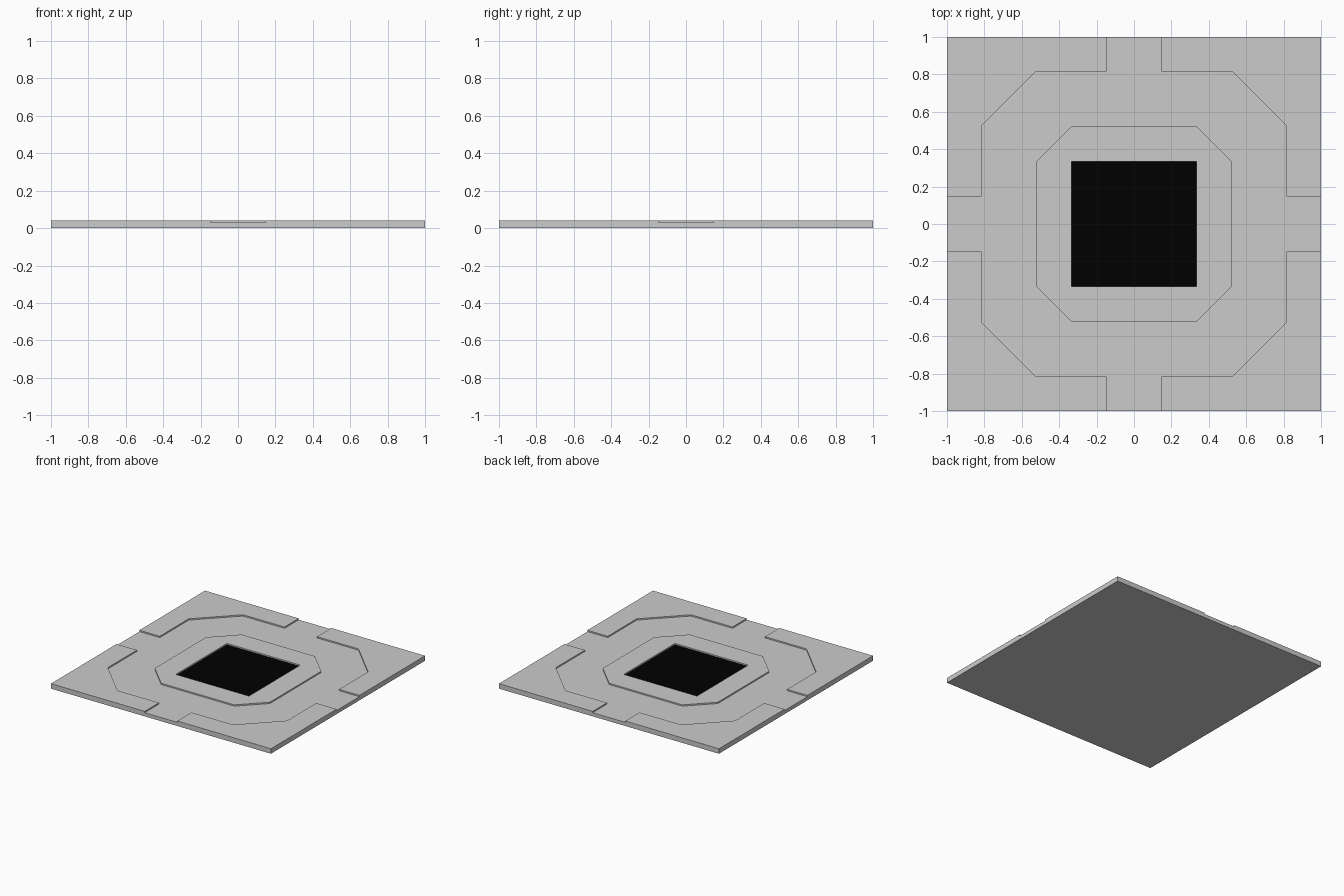
import bpy, bmesh

if "Cube" in bpy.data.objects:
    bpy.data.objects.remove(bpy.data.objects["Cube"])

TOP, ROAD = 0.041, 0.03


def prism(name, pts, z0, z1):
    """Extrude a flat outline from z0 to z1."""
    bm = bmesh.new()
    face = bm.faces.new([bm.verts.new((x, y, z0)) for x, y in pts])
    ext = bmesh.ops.extrude_face_region(bm, geom=[face], use_keep_orig=True)
    verts = [g for g in ext["geom"] if isinstance(g, bmesh.types.BMVert)]
    bmesh.ops.translate(bm, vec=(0, 0, z1 - z0), verts=verts)
    bmesh.ops.recalc_face_normals(bm, faces=bm.faces)
    mesh = bpy.data.meshes.new(name)
    bm.to_mesh(mesh)
    bm.free()
    obj = bpy.data.objects.new(name, mesh)
    bpy.context.collection.objects.link(obj)
    return obj


def four_fold(quarter):
    """Repeat a quarter outline by turning it 90 degrees clockwise."""
    out, part = [], quarter
    for _ in range(4):
        out += part
        part = [(y, -x) for x, y in part]
    return out


def cut(target, cutter):
    mod = target.modifiers.new("cut", "BOOLEAN")
    mod.operation, mod.solver, mod.object = "DIFFERENCE", "EXACT", cutter
    bpy.context.view_layer.objects.active = target
    bpy.ops.object.modifier_apply(modifier=mod.name)
    bpy.data.objects.remove(cutter)


# square slab
tile = prism("road_tile", four_fold([(1, 1)]), 0, TOP)

# sunken ring road with four exits, leaving the central island standing
road = prism("road_cutter", four_fold([
    (0.148, 1.1), (0.148, 0.815), (0.525, 0.815),
    (0.815, 0.525), (0.815, 0.148), (1.1, 0.148)]), ROAD, 0.1)
island = prism("island_cutter", four_fold([(0.333, 0.523), (0.523, 0.333)]), 0.01, 0.2)
cut(road, island)
cut(tile, road)

# shallow square pit in the island
cut(tile, prism("pit_cutter", four_fold([(0.333, 0.333)]), ROAD, 0.1))

# black pit floor
black = bpy.data.materials.new("black")
black.diffuse_color = (0.0, 0.0, 0.0, 1)
black.use_nodes = True
black.node_tree.nodes["Principled BSDF"].inputs["Base Color"].default_value = black.diffuse_color
grey = bpy.data.materials.new("grey")
grey.diffuse_color = (0.8, 0.8, 0.8, 1)
grey.use_nodes = True
grey.node_tree.nodes["Principled BSDF"].inputs["Base Color"].default_value = grey.diffuse_color
tile.data.materials.clear()
tile.data.materials.append(grey)
tile.data.materials.append(black)
for p in tile.data.polygons:
    inside = all(max(abs(tile.data.vertices[i].co.x), abs(tile.data.vertices[i].co.y)) < 0.34
                 for i in p.vertices)
    p.material_index = 1 if inside and p.normal.z > 0.9 and abs(p.center.z - ROAD) < 0.002 else 0
